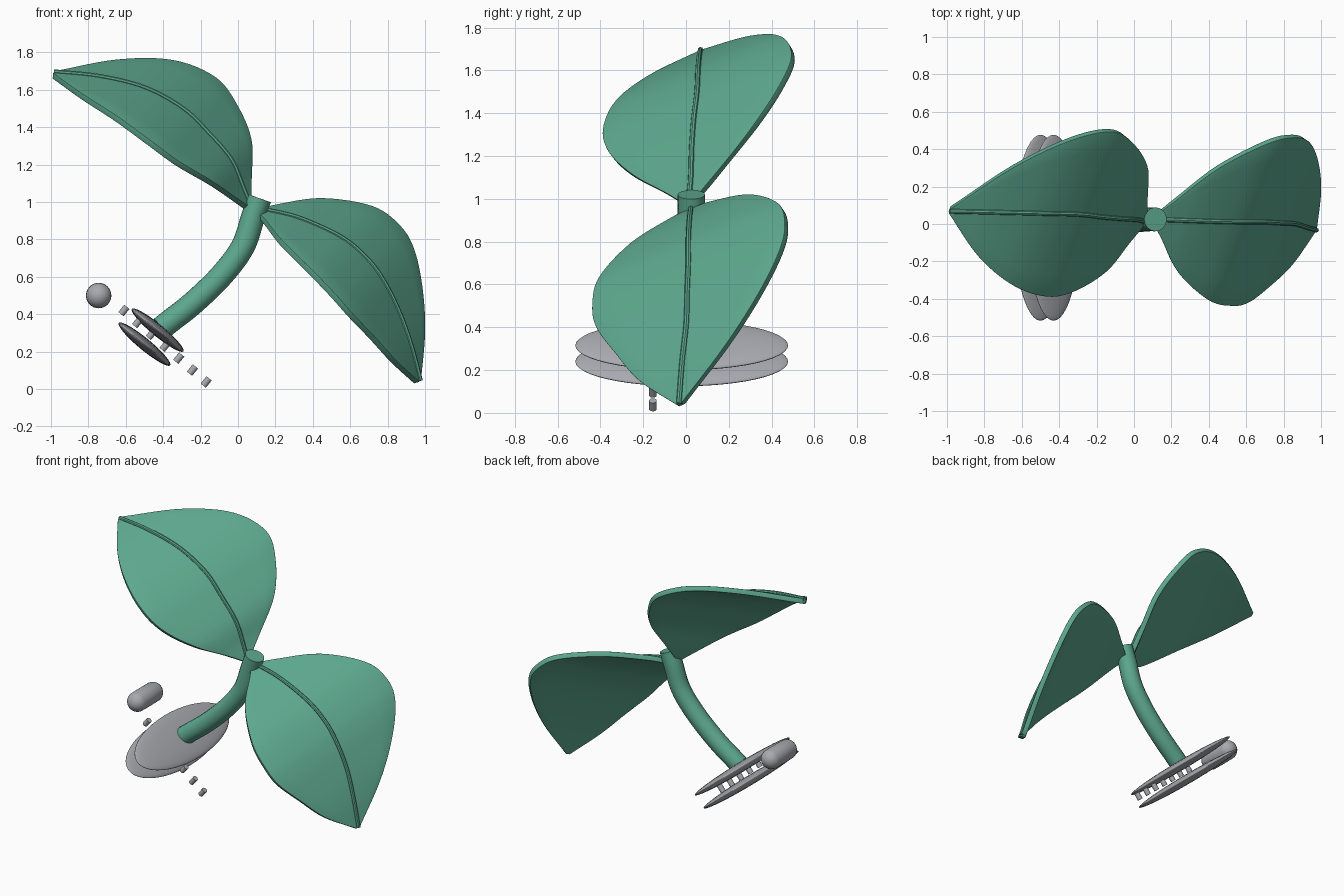
import bpy, bmesh, math
from mathutils import Vector

if "Cube" in bpy.data.objects:
    bpy.data.objects.remove(bpy.data.objects["Cube"])

TILT = 0.69  # lean of the discs and pegs about the y axis


def material(name, rgb):
    m = bpy.data.materials.new(name)
    m.diffuse_color = (*rgb, 1)
    m.use_nodes = True
    m.node_tree.nodes["Principled BSDF"].inputs["Base Color"].default_value = m.diffuse_color
    return m


GREEN = material("leaf_green", (0.11, 0.39, 0.27))
GREY = material("stone_grey", (0.39, 0.40, 0.43))


def finish(ob, name, mat, angle=40):
    ob.name = name
    ob.data.materials.clear()
    ob.data.materials.append(mat)
    bpy.ops.object.select_all(action='DESELECT')
    ob.select_set(True)
    bpy.context.view_layer.objects.active = ob
    bpy.ops.object.shade_smooth_by_angle(angle=math.radians(angle))
    return ob


def smooth_rows(rows, steps=6):
    """Catmull-Rom interpolation through rows of numbers."""
    r = [Vector(p) for p in rows]
    r = [2 * r[0] - r[1]] + r + [2 * r[-1] - r[-2]]
    out = []
    for i in range(1, len(r) - 2):
        a, b, c, d = r[i - 1:i + 3]
        for k in range(steps):
            t = k / steps
            out.append(0.5 * (2 * b + (c - a) * t + (2 * a - 5 * b + 4 * c - d) * t * t
                              + (3 * b - a - 3 * c + d) * t ** 3))
    return out + [r[-2]]


def tube(name, points, radius, mat, sides=3):
    cu = bpy.data.curves.new(name, 'CURVE')
    cu.dimensions = '3D'
    cu.bevel_depth = radius
    cu.bevel_resolution = sides
    cu.use_fill_caps = True
    sp = cu.splines.new('POLY')
    sp.points.add(len(points) - 1)
    for p, q in zip(sp.points, points):
        p.co = (*q, 1)
    ob = bpy.data.objects.new(name, cu)
    bpy.context.collection.objects.link(ob)
    bpy.ops.object.select_all(action='DESELECT')
    ob.select_set(True)
    bpy.context.view_layer.objects.active = ob
    bpy.ops.object.convert(target='MESH')
    return finish(bpy.context.object, name, mat)


def leaf(name, rows, across):
    """Bent blade: rows are midrib x, y, z and relative half width."""
    across = Vector(across)
    pts = smooth_rows(rows)
    bm = bmesh.new()
    n = 8
    grid = [[bm.verts.new(Vector(p[:3]) + across * p[3] * (2 * j / n - 1))
             for j in range(n + 1)] for p in pts]
    for a, b in zip(grid, grid[1:]):
        for j in range(n):
            bm.faces.new((a[j], a[j + 1], b[j + 1], b[j]))
    bmesh.ops.recalc_face_normals(bm, faces=bm.faces)
    me = bpy.data.meshes.new(name)
    bm.to_mesh(me)
    bm.free()
    ob = bpy.data.objects.new(name, me)
    bpy.context.collection.objects.link(ob)
    so = ob.modifiers.new("thickness", 'SOLIDIFY')
    so.thickness = 0.034
    so.offset = 0
    bv = ob.modifiers.new("round_edge", 'BEVEL')
    bv.width = 0.012
    bv.segments = 3
    bv.limit_method = 'ANGLE'
    bv.angle_limit = math.radians(50)
    finish(ob, name, GREEN)
    # midrib raised on the upper face
    mid = [Vector(p[:3]) for p in pts]
    rib = []
    for i, p in enumerate(mid):
        tan = mid[min(i + 1, len(mid) - 1)] - mid[max(i - 1, 0)]
        nor = across.cross(tan).normalized()
        if nor.dot(Vector((0.5, -0.3, 0.8))) < 0:
            nor = -nor
        rib.append(p + nor * 0.018)
    tube(name + "_midrib", rib, 0.013, GREEN, 2)


# Leaves
leaf("upper_leaf", [
    (0.05, 0.02, 0.98, 0.05), (0.01, 0.03, 1.08, 0.29), (-0.05, 0.035, 1.22, 0.63),
    (-0.17, 0.045, 1.36, 0.88), (-0.30, 0.06, 1.485, 0.98), (-0.50, 0.065, 1.595, 0.86),
    (-0.74, 0.07, 1.655, 0.53), (-0.985, 0.075, 1.68, 0.03)], (0.175, 0.45, 0.175))
leaf("lower_leaf", [
    (0.11, 0.03, 0.94, 0.05), (0.18, 0.03, 0.935, 0.22), (0.34, 0.025, 0.893, 0.62),
    (0.55, 0.02, 0.795, 0.93), (0.68, 0.02, 0.685, 1.0), (0.765, 0.015, 0.57, 0.95),
    (0.845, 0.01, 0.41, 0.74), (0.91, -0.01, 0.23, 0.45), (0.96, -0.025, 0.04, 0.03)],
    (0.172, 0.45, 0.185))

# Stem
tube("stem", smooth_rows([
    (0.115, 0.025, 1.02), (0.08, 0.025, 0.92), (0.025, 0.02, 0.76), (-0.09, 0.01, 0.605),
    (-0.24, 0, 0.46), (-0.36, -0.01, 0.365), (-0.41, -0.015, 0.325)]), 0.064, GREEN, 6)

# Flattened discs at the foot
for name, loc in (("upper_disc", (-0.43, -0.02, 0.315)), ("lower_disc", (-0.50, -0.02, 0.24))):
    bpy.ops.mesh.primitive_uv_sphere_add(segments=48, ring_count=24, location=loc,
                                         rotation=(0, TILT, 0))
    bpy.context.object.scale = (0.178, 0.497, 0.032)
    finish(bpy.context.object, name, GREY, 60)

# Row of small pegs running between the discs
for i in range(7):
    bpy.ops.mesh.primitive_cylinder_add(
        vertices=16, radius=0.018, depth=0.05, rotation=(0, TILT, 0),
        location=(-0.61 + 0.0733 * i, -0.155, 0.42 - 0.0637 * i))
    finish(bpy.context.object, f"peg_{i + 1}", GREY)

# Capsule lying along y
bpy.ops.mesh.primitive_uv_sphere_add(segments=32, ring_count=16, radius=0.068)
cap = bpy.context.object
for v in cap.data.vertices:
    if abs(v.co.z) > 0.001:
        v.co.z += math.copysign(0.085, v.co.z)
cap.rotation_euler = (math.pi / 2, 0, 0)
cap.location = (-0.745, 0.015, 0.50)
finish(cap, "capsule", GREY, 60)
